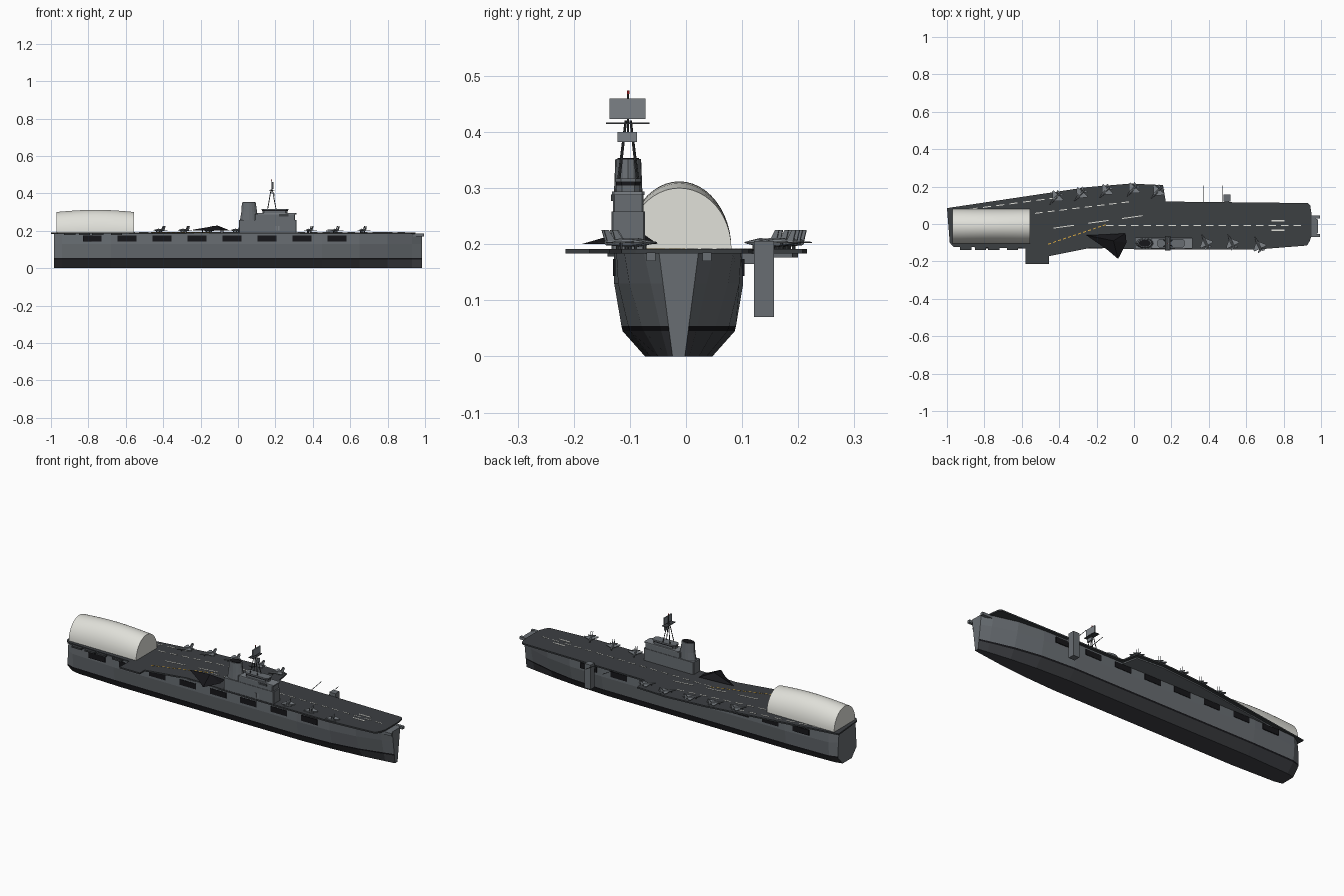
import bpy, bmesh, math
from mathutils import Vector, Matrix

if "Cube" in bpy.data.objects:
    bpy.data.objects.remove(bpy.data.objects["Cube"])

def mat(name, r, g, b):
    m = bpy.data.materials.new(name)
    m.diffuse_color = (r, g, b, 1)
    m.use_nodes = True
    m.node_tree.nodes["Principled BSDF"].inputs["Base Color"].default_value = m.diffuse_color
    return m

HULL = mat("hull_grey", .14, .155, .17)
LOW = mat("lower_hull", .05, .053, .06)
BLACK = mat("black", .008, .008, .01)
DECK = mat("deck_grey", .045, .05, .055)
LIGHT = mat("light_grey", .2, .22, .24)
WHITE = mat("white", .75, .75, .7)
ORANGE = mat("orange", .7, .4, .05)
RED = mat("red", .8, .03, .03)

def mesh(name, verts, faces, *mats):
    me = bpy.data.meshes.new(name)
    me.from_pydata(verts, [], faces)
    bm = bmesh.new()
    bm.from_mesh(me)
    bmesh.ops.recalc_face_normals(bm, faces=bm.faces)
    bm.to_mesh(me)
    bm.free()
    ob = bpy.data.objects.new(name, me)
    bpy.context.collection.objects.link(ob)
    for m in mats:
        me.materials.append(m)
    return ob

def loft(name, rings, *mats):
    n = len(rings[0])
    faces = [(i*n+j, i*n+(j+1) % n, (i+1)*n+(j+1) % n, (i+1)*n+j)
             for i in range(len(rings)-1) for j in range(n)]
    faces += [tuple(range(n)), tuple((len(rings)-1)*n+j for j in range(n))]
    return mesh(name, [p for r in rings for p in r], faces, *mats)

def prism(name, pts, z0, z1, m):
    return loft(name, [[(x, y, z) for x, y in pts] for z in (z0, z1)], m)

def box(name, x0, x1, y0, y1, z0, z1, m):
    return prism(name, [(x0, y0), (x1, y0), (x1, y1), (x0, y1)], z0, z1, m)

def rod(name, a, b, r, m, n=6):
    a, b = Vector(a), Vector(b)
    q = (b-a).to_track_quat('Z', 'Y')
    ring = [q @ Vector((r*math.cos(t*math.tau/n), r*math.sin(t*math.tau/n), 0)) for t in range(n)]
    return loft(name, [[p+v for v in ring] for p in (a, b)], m)

def stripe(name, a, b, w, m, dashes=1):
    a, b = Vector(a), Vector(b)
    d = (b-a)/dashes
    s = Vector((-d.y, d.x)).normalized()*w/2
    for i in range(dashes):
        p = a+d*i
        e = p+d*(1 if dashes == 1 else .6)
        prism(name, [p-s, e-s, e+s, p+s], .1905, .1922, m)

# Hull: half widths per station at five heights
CY = -.013
levels = (0, .045, .054, .13, .184)
stations = [(-.985, (.04, .08, .081, .078, .072)), (-.94, (.05, .094, .096, .102, .1)),
            (-.68, (.06, .1, .102, .115, .115)), (.45, (.06, .1, .102, .115, .115)),
            (.65, (.05, .087, .09, .108, .111)), (.8, (.036, .062, .066, .088, .097)),
            (.93, (.019, .031, .033, .05, .062)), (.985, (.011, .017, .018, .028, .035))]
rings = [[(x, CY+w, z) for w, z in zip(ws, levels)] +
         [(x, CY-w, z) for w, z in zip(ws[::-1], levels[::-1])] for x, ws in stations]
hull = loft("hull", rings, HULL, LOW, BLACK)
for p in hull.data.polygons:
    zs = [hull.data.vertices[i].co.z for i in p.vertices]
    if len(zs) == 4:
        p.material_index = 1 if max(zs) < .05 else 2 if max(zs) < .06 else 0

# Flight deck with angled landing area and side lift
deck = [(.93, .112), (.17, .12), (.155, .208), (-.02, .216), (-.25, .197), (-1, .085), (-.985, -.1),
        (-.965, -.122), (-.58, -.13), (-.58, -.215), (-.455, -.215), (-.455, -.172), (-.22, -.125),
        (0, -.135), (.65, -.137), (.925, -.115), (.94, -.09), (.95, -.06), (.95, .05), (.942, .1)]
prism("flight_deck", deck, .183, .191, DECK)
for x in (-.93, -.85, -.78, -.68):
    box("starboard_sponson", x, x+.06, -.14, -.1, .178, .187, DECK)

# Angled deck overhang support
prism("overhang_support", [(-.9, .08), (-.25, .18), (-.02, .2), (.14, .19), (.16, .1), (-.9, .07)],
      .176, .184, HULL)

# Hangar openings on both sides
for i in range(8):
    x = -.78+i*.187
    for y in (CY-.115, CY+.115):
        box("hangar_opening", x-.05, x+.05, y-.0025, y+.0025, .143, .174, BLACK)

# Bow booms
for y in (.037, -.062):
    box("bow_boom", .9, .995, y-.008, y+.008, .17, .185, HULL)

# Deck markings
stripe("landing_edge_line", (-.95, .07), (-.38, .145), .005, WHITE, 8)
stripe("landing_centre_line", (-.53, .057), (.0, .122), .005, WHITE, 8)
stripe("landing_inner_line", (-.43, -.022), (.12, .055), .005, WHITE, 3)
stripe("centre_line", (-.15, -.008), (.92, -.008), .004, WHITE, 16)
stripe("lift_line", (-.46, -.108), (-.14, 0), .005, ORANGE, 12)
for y in (.018, -.034):
    stripe("catapult_mark", (.735, y), (.805, y), .007, WHITE)

# Arched shelter on the stern
rings = []
for i in range(9):
    t = i/8
    h = .109+.012*math.sin(math.pi*t)
    rings.append([(-.97+.415*t, -.012+.093*math.cos(a*math.pi/24), .191+h*math.sin(a*math.pi/24))
                  for a in range(25)])
shelter = loft("arched_shelter", rings, WHITE)
bpy.context.view_layer.objects.active = shelter
shelter.select_set(True)
bpy.ops.object.shade_smooth_by_angle(angle=math.radians(30))

# Island
IY = -.103
def tier(name, x0, x1, hw, z0, z1, m=HULL, c=.01):
    prism(name, [(x0, IY-hw+c), (x0+c, IY-hw), (x1-c, IY-hw), (x1, IY-hw+c),
                 (x1, IY+hw-c), (x1-c, IY+hw), (x0+c, IY+hw), (x0, IY+hw-c)], z0, z1, m)
tier("island_base", .005, .312, .03, .19, .258, c=.003)
tier("island_upper", .09, .305, .0275, .258, .29, c=.003)
tier("island_roof", .1, .312, .029, .288, .294, LIGHT, .004)
tier("bridge", .13, .265, .021, .294, .305)
tier("bridge_windows", .129, .266, .022, .305, .311, BLACK)
tier("bridge_roof", .126, .27, .023, .311, .317)
box("bridge_wing", .22, .27, -.134, -.12, .277, .289, DECK)
for x in (.2, .215):
    box("island_door", x, x+.006, -.1345, -.132, .2, .225, LIGHT)

# Funnel
def oval(rx, ry, cx, z):
    return [(cx+rx*math.cos(i*math.tau/16), IY+ry*math.sin(i*math.tau/16), z) for i in range(16)]
loft("funnel", [oval(.05, .027, .06, .255), oval(.042, .025, .06, .3), oval(.037, .023, .058, .352)], HULL)
loft("funnel_cap", [oval(.032, .019, .058, .35), oval(.032, .019, .058, .354)], BLACK)

# Tripod mast and radars
for dx, dy in ((-.022, -.018), (-.022, .018), (.024, -.016), (.024, .016)):
    rod("mast_leg", (.18+dx, IY+dy, .312), (.18+dx*.15, IY+dy*.25, .42), .0022, DECK)
rod("mast_pole", (.18, IY, .4), (.18, IY, .468), .002, DECK)
box("mast_platform", .165, .195, -.143, -.065, .414, .417, DECK)
box("large_radar", .183, .189, -.136, -.072, .423, .46, LIGHT)
box("small_radar", .188, .196, -.122, -.087, .382, .4, LIGHT)
rod("mast_light", (.18, IY, .468), (.18, IY, .474), .0025, RED)

# Hanging port side tower and whip aerials
box("port_tower", .478, .515, .121, .157, .07, .206, HULL)
box("tower_bracket", .485, .508, .09, .122, .165, .183, HULL)
for x in (.37, .475):
    rod("whip_aerial", (x, .11, .188), (x, .205, .203), .0015, DECK)

# Parked jets
def jet(x, y, deg):
    mtx = Matrix.Translation((x, y, .191)) @ Matrix.Rotation(math.radians(deg), 4, 'Z')
    parts = []
    prof = [(.045, .001, .001), (.025, .005, .005), (.008, .007, .008), (-.036, .006, .005)]
    parts.append(loft("jet_body", [[(px, ry*math.cos(a*math.tau/8), .012+rz*math.sin(a*math.tau/8))
                                    for a in range(8)] for px, ry, rz in prof], LIGHT))
    for s in (1, -1):
        parts.append(prism("jet_wing", [(.018, s*.004), (-.014, s*.036), (-.024, s*.036), (-.024, s*.004)],
                           .011, .0135, LIGHT))
        parts.append(prism("jet_tailplane", [(-.024, s*.004), (-.034, s*.02), (-.042, s*.02), (-.038, s*.004)],
                           .011, .013, LIGHT))
        fin = [(-.02, .015), (-.033, .034), (-.042, .034), (-.036, .015)]
        parts.append(loft("jet_fin", [[(px, s*.005+d, pz) for px, pz in fin] for d in (-.001, .001)], LIGHT))
        parts.append(box("jet_gear", -.012, -.008, s*.007-.002, s*.007+.002, 0, .012, DECK))
    parts.append(box("jet_nose_gear", .02, .024, -.002, .002, 0, .01, DECK))
    for p in parts:
        p.data.transform(mtx)

for x, y in ((-.42, .138), (-.29, .155), (-.155, .172), (-.01, .18), (.12, .168)):
    jet(x, y, 228)
for x, y in ((.38, -.093), (.52, -.095), (.665, -.11)):
    jet(x, y, 115)

# Black faceted aircraft
base = [(-.255, -.06, .203), (-.14, -.14, .2), (-.085, -.187, .2), (-.04, -.1, .2), (-.045, -.05, .2), (-.15, -.056, .2)]
top = (-.11, -.09, .228)
mesh("faceted_aircraft", base+[top], [tuple(range(6))]+[(i, (i+1) % 6, 6) for i in range(6)], BLACK)
for x, y in ((-.19, -.08), (-.09, -.12), (-.08, -.075)):
    box("faceted_aircraft_gear", x-.003, x+.003, y-.003, y+.003, .19, .202, BLACK)
